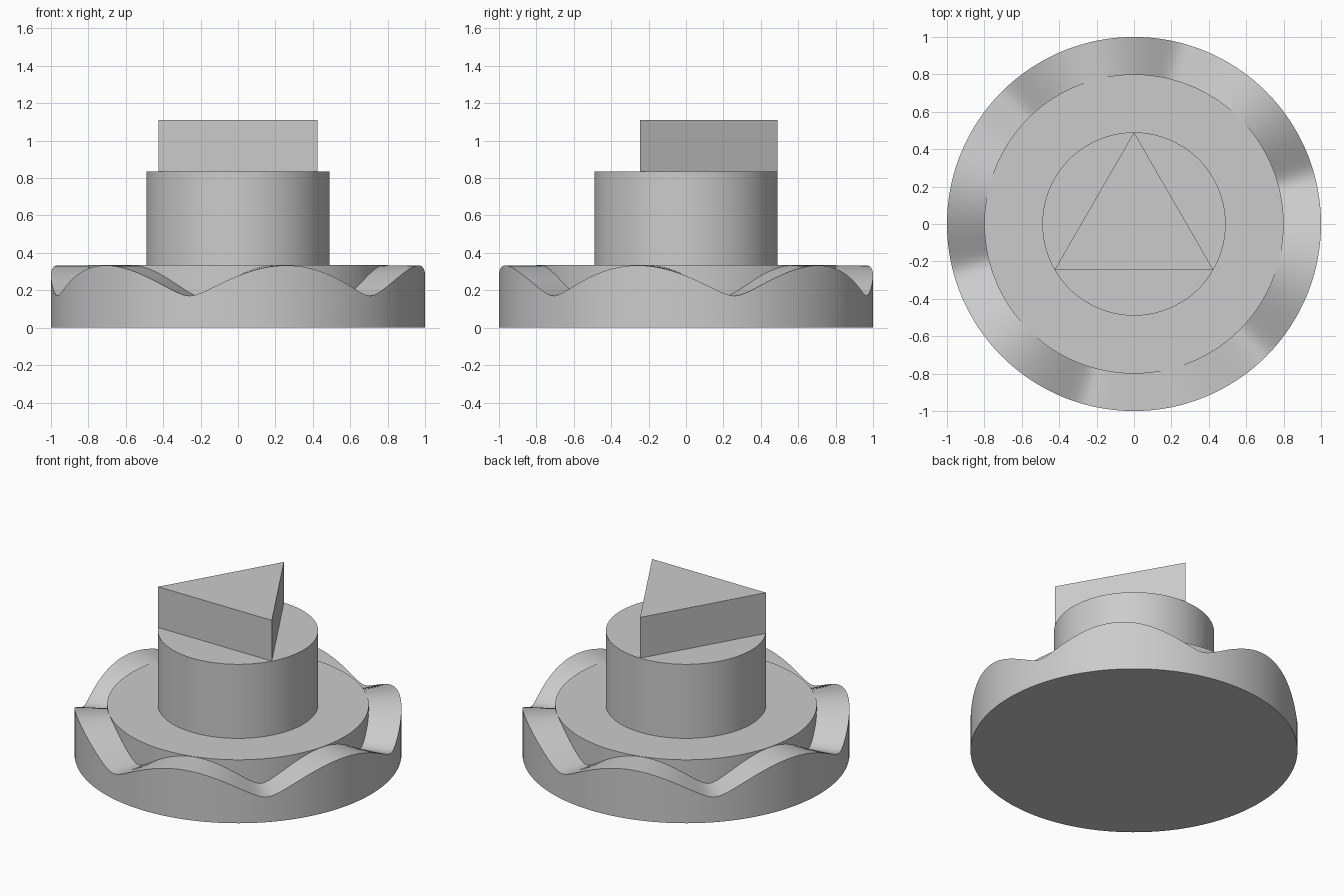
import bpy, bmesh
from math import sin, cos, radians, sqrt, tau

cube = bpy.data.objects.get("Cube")
if cube:
    bpy.data.objects.remove(cube, do_unlink=True)

grey = bpy.data.materials.new("plain grey")
grey.use_nodes = True
grey.diffuse_color = (0.6, 0.6, 0.6, 1)
grey.node_tree.nodes["Principled BSDF"].inputs["Base Color"].default_value = (0.6, 0.6, 0.6, 1)

SEGMENTS = 192
DISC_TOP = 0.335
COLLAR_TOP = 0.835
TROUGH, CREST = 0.17, 0.333


def wave(angle):
    """Six narrow rounded troughs between broad crests."""
    s, soft = sin(3 * (angle - radians(15))), 0.18
    lift = (sqrt(s * s + soft * soft) - soft) / (sqrt(1 + soft * soft) - soft)
    return TROUGH + (CREST - TROUGH) * lift


def stacked_solid(name, sides, rings, start=0.0):
    """Closed solid from rings of (radius, height function)."""
    bm = bmesh.new()
    loops = []
    for radius, height in rings:
        angles = [start + tau * i / sides for i in range(sides)]
        loops.append([bm.verts.new((radius * cos(a), radius * sin(a), height(a))) for a in angles])
    for low, high in zip(loops, loops[1:]):
        for i in range(sides):
            j = (i + 1) % sides
            bm.faces.new((low[i], low[j], high[j], high[i]))
    bm.faces.new(loops[0][::-1])
    bm.faces.new(loops[-1])
    mesh = bpy.data.meshes.new(name)
    bm.to_mesh(mesh)
    bm.free()
    mesh.materials.append(grey)
    obj = bpy.data.objects.new(name, mesh)
    bpy.context.collection.objects.link(obj)
    return obj


def level(z):
    return lambda angle: z


# Base disc with a wavy outer rim
base = stacked_solid("wavy_base", SEGMENTS,
                     [(1, level(0)), (1, wave), (0.8, wave), (0.8, level(DISC_TOP))])

# Round collar on the base
collar = stacked_solid("collar", SEGMENTS,
                       [(0.49, level(DISC_TOP)), (0.49, level(COLLAR_TOP))])

# Triangular key on the collar, one corner to the back
key = stacked_solid("triangular_key", 3,
                    [(0.49, level(COLLAR_TOP)), (0.49, level(1.11))], radians(90))

# Smooth the curved parts, keeping the rims sharp
bpy.ops.object.select_all(action="DESELECT")
for part in (base, collar):
    part.select_set(True)
bpy.context.view_layer.objects.active = base
bpy.ops.object.shade_smooth_by_angle(angle=radians(30))
